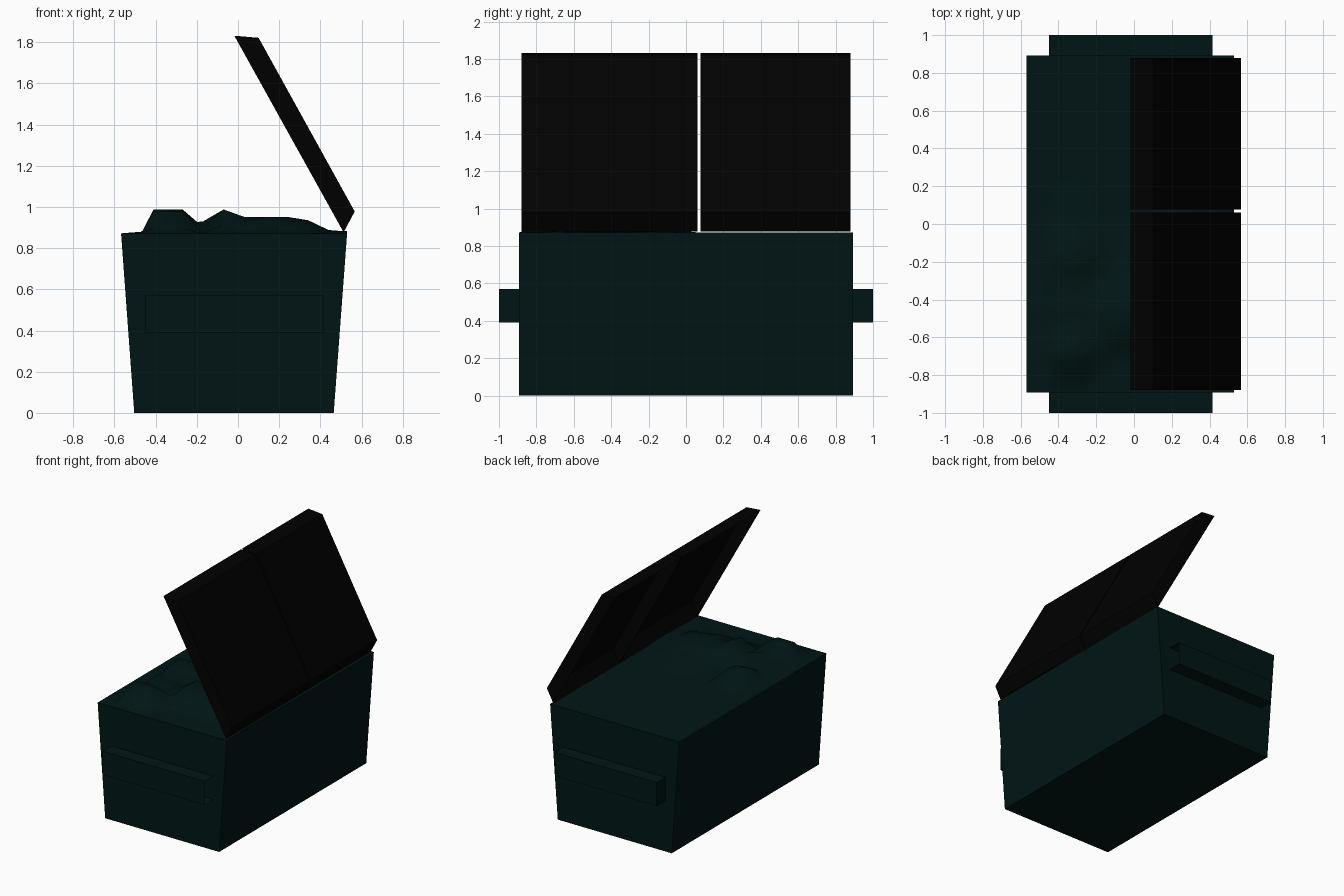
import bpy, bmesh, math

if "Cube" in bpy.data.objects:
    bpy.data.objects.remove(bpy.data.objects["Cube"])


def material(name, rgb):
    m = bpy.data.materials.new(name)
    m.diffuse_color = (*rgb, 1)
    m.use_nodes = True
    m.node_tree.nodes["Principled BSDF"].inputs["Base Color"].default_value = m.diffuse_color
    return m


GREEN = material("dark_green_paint", (0.0004, 0.0075, 0.0075))
BLACK = material("black_plastic", (0.0001, 0.0001, 0.0001))


def finish(name, bm, mat):
    me = bpy.data.meshes.new(name)
    bm.to_mesh(me)
    bm.free()
    me.materials.append(mat)
    ob = bpy.data.objects.new(name, me)
    bpy.context.collection.objects.link(ob)
    return ob


def prism(name, profile, y0, y1, mat, skip=()):
    """Extrude an x-z profile from y0 to y1; skip leaves out sides by index, or 'start'/'end' caps."""
    bm = bmesh.new()
    a = [bm.verts.new((x, y0, z)) for x, z in profile]
    b = [bm.verts.new((x, y1, z)) for x, z in profile]
    n = len(profile)
    for i in range(n):
        if i not in skip:
            j = (i + 1) % n
            bm.faces.new((a[i], a[j], b[j], b[i]))
    if "start" not in skip:
        bm.faces.new(a[::-1])
    if "end" not in skip:
        bm.faces.new(b)
    bmesh.ops.recalc_face_normals(bm, faces=bm.faces)
    return finish(name, bm, mat)


X0, X1, RIM, HALF = -0.568, 0.53, 0.872, 0.893

# Tapered container, open at the top where the rubbish fills it
prism("container", [(-0.504, 0), (0.465, 0), (X1, RIM), (X0, RIM)], -HALF, HALF, GREEN, skip=(2,))

# Fork sleeves: closed toward -x, open toward +x
sleeve = [(-0.45, 0.39), (0.415, 0.39), (0.415, 0.57), (-0.45, 0.57)]
prism("sleeve_front", sleeve, -1.0, -HALF, GREEN, skip=(1, "end"))
prism("sleeve_back", sleeve, HALF, 1.0, GREEN, skip=(1, "start"))

# Two propped-open lids of unequal width, hollow on the underside
lid = [(0.513, 0.877), (0.567, 0.978), (0.10, 1.822), (-0.018, 1.832)]
prism("lid_wide", lid, -0.879, 0.061, BLACK, skip=(3,))
prism("lid_narrow", lid, 0.077, 0.880, BLACK, skip=(3,))

# Heap of rubbish on a coarse grid: lumps given as (x, y, height, radius x, radius y)
LUMPS = [(-0.34, -0.68, 0.13, 0.122, 0.17), (-0.34, -0.17, 0.11, 0.122, 0.18),
         (-0.35, -0.42, 0.065, 0.122, 0.20), (-0.07, -0.48, 0.116, 0.125, 0.20),
         (0.135, -0.45, 0.08, 0.22, 0.26), (0.32, -0.40, 0.064, 0.13, 0.28),
         (0.12, -0.18, 0.05, 0.20, 0.17)]
COLS = [X0, -0.47, -0.41, -0.27, -0.17, -0.07, 0.03, 0.135, 0.24, 0.34, 0.44, X1]
ROWS = [-HALF, -0.81, -0.73, -0.65, -0.57, -0.48, -0.40, -0.32, -0.24, -0.13, -0.02, 0.06, 0.4, HALF]


def height(x, y):
    h = 0.012 * max(0, 1 - abs(y + 0.5) / 0.4) * (x > 0.4)
    if X0 < x < X1 and -HALF < y < 0.05:
        for cx, cy, top, rx, ry in LUMPS:
            d = math.hypot((x - cx) / rx, (y - cy) / ry)
            h = max(h, top * min(1, max(0, 2.0 * (1.05 - d))))
    return h


bm = bmesh.new()
grid = [[bm.verts.new((x, y, RIM + height(x, y))) for x in COLS] for y in ROWS]
for lo, hi in zip(grid, grid[1:]):
    for i in range(len(COLS) - 1):
        bm.faces.new((lo[i], lo[i + 1], hi[i + 1], hi[i])).smooth = True
finish("rubbish_heap", bm, GREEN)
